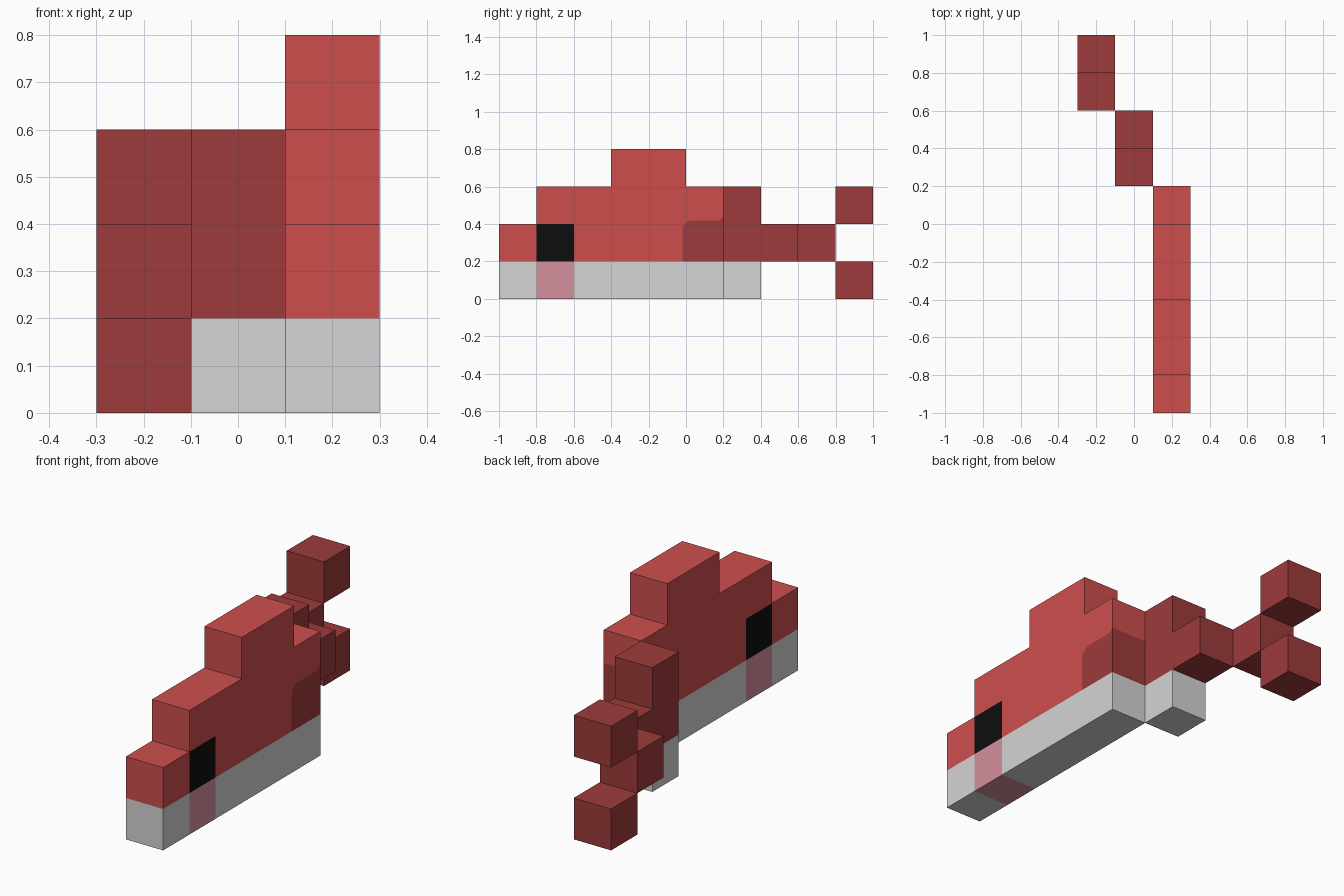
import bpy
import bmesh

cube = bpy.data.objects.get("Cube")
if cube:
    bpy.data.objects.remove(cube, do_unlink=True)


def make_material(name, rgb):
    mat = bpy.data.materials.new(name)
    mat.use_nodes = True
    color = (*rgb, 1.0)
    mat.diffuse_color = color
    mat.node_tree.nodes["Principled BSDF"].inputs["Base Color"].default_value = color
    return mat


RED = make_material("red", (0.62, 0.076, 0.076))
DARK = make_material("dark red", (0.34, 0.043, 0.043))
BELLY = make_material("pale grey", (0.66, 0.66, 0.66))
PINK = make_material("cheek pink", (0.66, 0.28, 0.34))
BLACK = make_material("eye black", (0.004, 0.004, 0.004))


def rect(y0, y1, z0, z1):
    return [(y0, z0), (y1, z0), (y1, z1), (y0, z1)]


def build_slab(name, x0, x1, regions):
    """Extrude adjoining side-profile regions (y, z, counter-clockwise) along x as one closed shell."""
    bm = bmesh.new()
    cache = {}
    mats = []

    def vert(x, p):
        key = (x, *p)
        if key not in cache:
            cache[key] = bm.verts.new(key)
        return cache[key]

    edges = {(p[i - 1], p[i]) for p, _ in regions for i in range(len(p))}
    for pts, mat in regions:
        if mat not in mats:
            mats.append(mat)
        faces = [[vert(x1, p) for p in pts], [vert(x0, p) for p in reversed(pts)]]
        for i in range(len(pts)):
            a, b = pts[i - 1], pts[i]
            if (b, a) not in edges:  # outer border only
                faces.append([vert(x1, b), vert(x1, a), vert(x0, a), vert(x0, b)])
        for f in faces:
            bm.faces.new(f).material_index = mats.index(mat)
    mesh = bpy.data.meshes.new(name)
    bm.to_mesh(mesh)
    bm.free()
    for mat in mats:
        mesh.materials.append(mat)
    obj = bpy.data.objects.new(name, mesh)
    bpy.context.collection.objects.link(obj)
    return obj


# Front body: stepped back, eyes, cheeks, belly and a rounded dark gill patch
gill = [(-0.02, 0.2), (-0.02, 0.37), (-0.01, 0.40), (0.02, 0.42), (0.18, 0.42), (0.2, 0.44)]
back = [(0.2, 0.6), (0.0, 0.6), (0.0, 0.8), (-0.4, 0.8), (-0.4, 0.6), (-0.8, 0.6)]
build_slab("front_body", 0.1, 0.3, [
    (rect(-1.0, -0.8, 0.2, 0.4), RED),
    ([(-0.8, 0.4), (-0.6, 0.4), (-0.6, 0.2)] + gill + back, RED),
    (rect(-0.8, -0.6, 0.2, 0.4), BLACK),
    ([(0.2, 0.2)] + gill[::-1], DARK),
    (rect(-1.0, -0.8, 0.0, 0.2), BELLY),
    (rect(-0.8, -0.6, 0.0, 0.2), PINK),
    ([(-0.6, 0.0), (0.2, 0.0), (0.2, 0.2), (-0.02, 0.2), (-0.6, 0.2)], BELLY),
])

# Middle body, shifted sideways, with a narrow stub behind
build_slab("middle_body", -0.1, 0.1, [
    (rect(0.2, 0.4, 0.0, 0.2), BELLY),
    ([(0.2, 0.2), (0.4, 0.2), (0.4, 0.4), (0.4, 0.6), (0.2, 0.6)], DARK),
    (rect(0.4, 0.6, 0.2, 0.4), DARK),
])

# Tail: stem and two fin lobes, shifted once more
for name, y, z in (("tail_stem", 0.6, 0.2), ("tail_fin_upper", 0.8, 0.4), ("tail_fin_lower", 0.8, 0.0)):
    build_slab(name, -0.3, -0.1, [(rect(y, y + 0.2, z, z + 0.2), DARK)])
